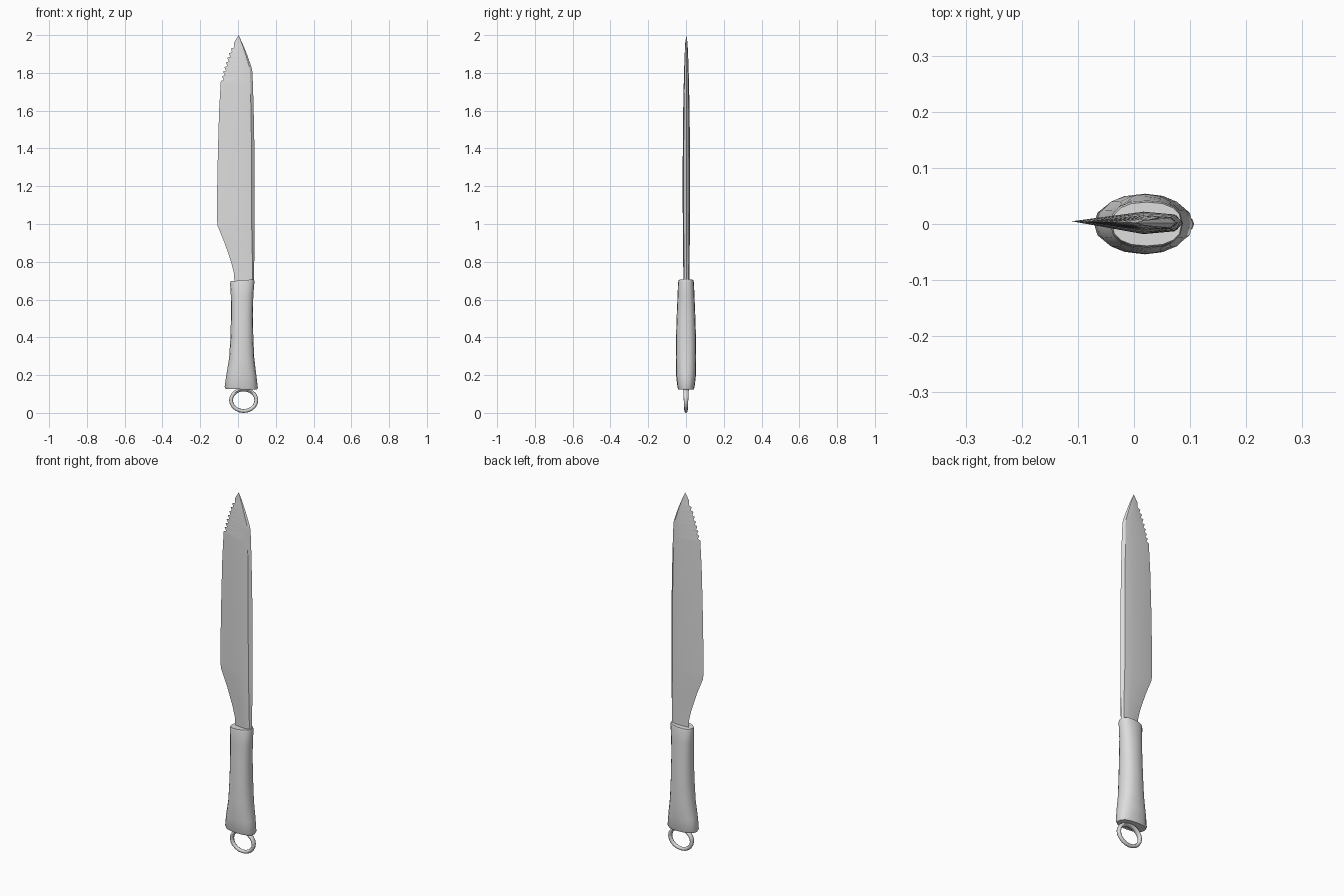
import bpy, bmesh, math

cube = bpy.data.objects.get("Cube")
if cube:
    bpy.data.objects.remove(cube, do_unlink=True)

GREY = (0.72, 0.72, 0.72, 1)
steel = bpy.data.materials.new("light grey")
steel.use_nodes = True
steel.diffuse_color = GREY
steel.node_tree.nodes["Principled BSDF"].inputs["Base Color"].default_value = GREY


def interp(table, z, col):
    """Linear lookup of one column in rows of (z, ...)."""
    for a, b in zip(table, table[1:]):
        if z <= b[0]:
            f = max(0, (z - a[0]) / (b[0] - a[0]))
            return a[col] + f * (b[col] - a[col])
    return table[-1][col]


def loft(name, rings, closed=False, angle=40):
    """Skin equal-length rings of points; cap the ends or join them in a loop."""
    bm = bmesh.new()
    rows = [[bm.verts.new(p) for p in ring] for ring in rings]
    n = len(rows[0])
    pairs = list(zip(rows, rows[1:])) + ([(rows[-1], rows[0])] if closed else [])
    for a, b in pairs:
        for i in range(n):
            j = (i + 1) % n
            bm.faces.new((a[i], a[j], b[j], b[i]))
    if not closed:
        bm.faces.new(rows[0][::-1])
        bm.faces.new(rows[-1])
    bmesh.ops.remove_doubles(bm, verts=bm.verts[:], dist=1e-5)
    bmesh.ops.recalc_face_normals(bm, faces=bm.faces[:])
    mesh = bpy.data.meshes.new(name)
    bm.to_mesh(mesh)
    bm.free()
    obj = bpy.data.objects.new(name, mesh)
    bpy.context.collection.objects.link(obj)
    mesh.materials.append(steel)
    bpy.ops.object.select_all(action='DESELECT')
    obj.select_set(True)
    bpy.context.view_layer.objects.active = obj
    bpy.ops.object.shade_smooth_by_angle(angle=math.radians(angle))
    return obj


# Blade outline: z, cutting edge x, spine x, half thickness
blade = [
    (0.68, -0.018, 0.084, 0.015), (0.74, -0.022, 0.085, 0.016),
    (0.80, -0.037, 0.086, 0.017), (0.90, -0.071, 0.087, 0.018),
    (0.99, -0.108, 0.088, 0.019), (1.02, -0.111, 0.088, 0.019),
    (1.20, -0.110, 0.088, 0.020), (1.40, -0.106, 0.087, 0.019),
    (1.60, -0.100, 0.083, 0.017), (1.74, -0.092, 0.079, 0.014),
    (1.82, -0.073, 0.075, 0.012), (1.90, -0.047, 0.047, 0.009),
    (1.96, -0.021, 0.022, 0.006), (2.00, 0.003, 0.003, 0.0),
]
# Saw teeth near the tip: each tooth is a point followed by a notch
levels = [(row[0], 0.0) for row in blade if row[0] < 1.75 or row[0] > 1.95]
for k in range(8):
    z = 1.757 + 0.0245 * k
    levels += [(z, -0.003), (z + 0.006, 0.011)]
levels.sort()

rings = []
for z, notch in levels:
    edge, spine, t = (interp(blade, z, c) for c in (1, 2, 3))
    ridge = edge + 0.64 * (spine - edge)
    edge += notch
    y = 0.002
    rings.append([(edge, y + 0.15 * t, z), (ridge, y - t, z),
                  (spine - 0.08 * (spine - edge), y - 0.75 * t, z),
                  (spine, y, z),
                  (spine - 0.08 * (spine - edge), y + 0.75 * t, z),
                  (ridge, y + t, z)])
loft("blade", rings, angle=30)

# Grip: z, left x, right x, half depth; rounded section, slanted top
grip = [
    (0.125, -0.066, 0.100, 0.042), (0.135, -0.071, 0.105, 0.045),
    (0.20, -0.062, 0.097, 0.053), (0.29, -0.047, 0.086, 0.054),
    (0.40, -0.040, 0.081, 0.053), (0.52, -0.037, 0.079, 0.049),
    (0.62, -0.038, 0.081, 0.045), (0.69, -0.042, 0.087, 0.042),
    (0.702, -0.039, 0.085, 0.039),
]


def power(v, p):
    return math.copysign(abs(v) ** p, v)


rings = []
for z, lo, hi, depth in grip:
    mid, half = (lo + hi) / 2, (hi - lo) / 2
    ring = []
    for i in range(16):
        a = math.tau * i / 16
        x = mid + half * power(math.cos(a), 0.85)
        slant = 0.08 * (x - mid) if z > 0.65 else -0.03 * (x - mid) if z < 0.15 else 0
        ring.append((x, depth * power(math.sin(a), 0.85), z + slant))
    rings.append(ring)
loft("grip", rings, angle=45)

# Hanging ring under the grip, thicker where it meets the grip
rings = []
for i in range(20):
    a = math.tau * i / 20
    wide = 0.009 + 0.006 * (1 + math.sin(a)) / 2
    ring = []
    for j in range(8):
        b = math.tau * j / 8
        r = 0.010 * math.cos(b)
        ring.append((0.030 + (0.067 + r) * math.cos(a), wide * math.sin(b),
                     0.067 + (0.057 + r) * math.sin(a)))
    rings.append(ring)
loft("hanging_ring", rings, closed=True, angle=60)
